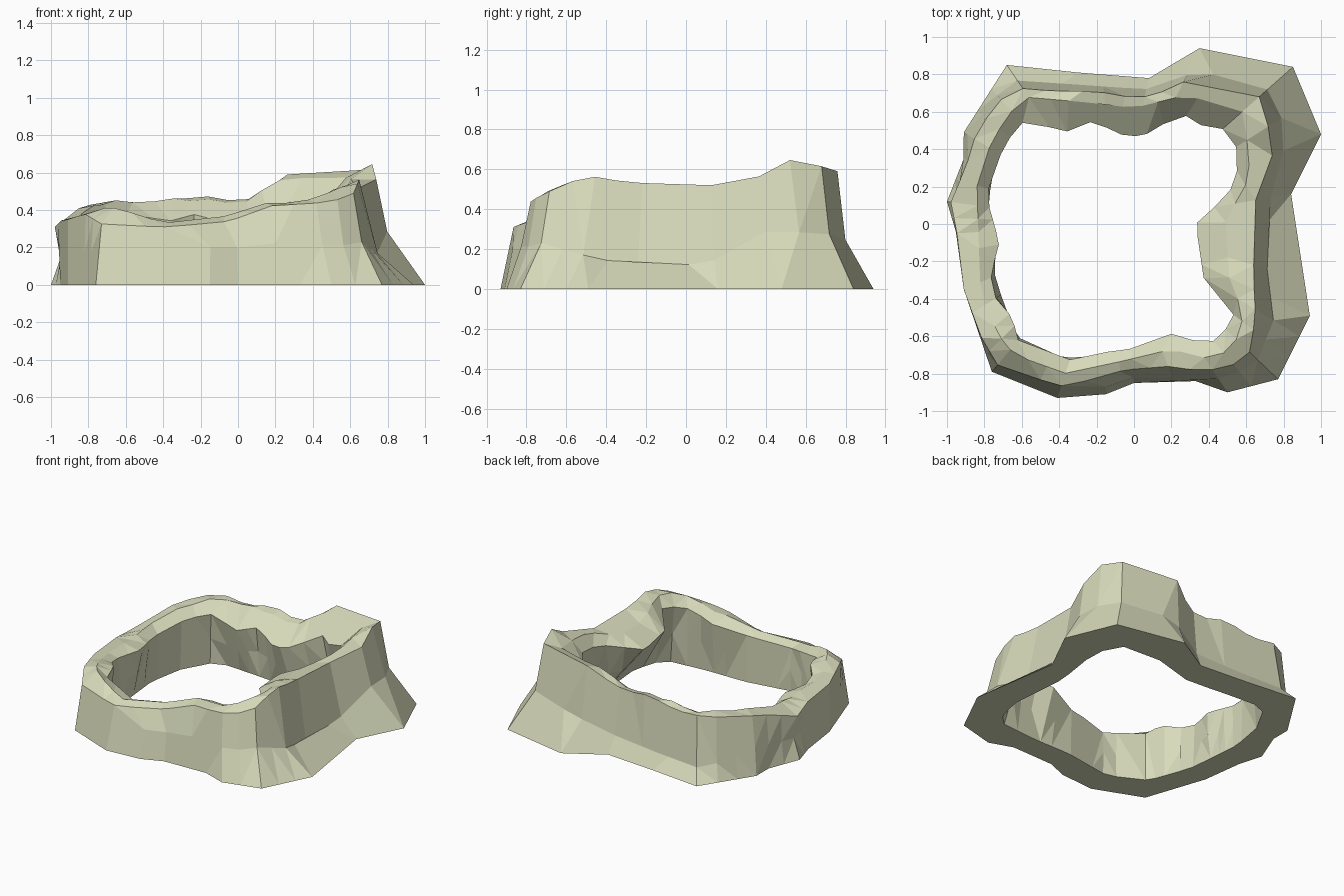
import bpy, bmesh, math, random

random.seed(4)
CX, CY = -0.1, 0.0   # hub that every outline is measured from

# Ground outline of the outer wall
foot = [(1.0, .48), (.85, .84), (.35, .94), (.08, .78), (-.3, .81), (-.68, .85),
        (-.91, .49), (-.91, .35), (-1.0, .12), (-.95, -.05), (-.91, -.35),
        (-.83, -.62), (-.76, -.79), (-.41, -.93), (-.15, -.91), (0, -.85),
        (.33, -.84), (.5, -.90), (.77, -.83), (.94, -.49), (.84, .16)]
# Break line part-way up the outer wall
waist = [(.80, .40, .29), (.78, .70, .28), (.35, .82, .24), (.06, .72, .12),
         (-.3, .745, .1), (-.67, .77, .09), (-.89, .48, .2), (-.95, .12, .14),
         (-.93, -.3, .18), (-.81, -.64, .18), (-.74, -.78, .18), (-.41, -.9, .17),
         (-.15, -.87, .2), (0, -.82, .2), (.33, -.82, .24), (.5, -.83, .2),
         (.66, -.73, .23), (.76, -.48, .16), (.71, -.33, .13), (.72, .1, .12)]
# Outer edge of the crest
rim = [(.74, .36, .56), (.72, .50, .65), (.70, .66, .62), (.64, .70, .61), (.26, .76, .59),
       (.16, .71, .51), (.02, .67, .44), (-.2, .71, .48), (-.42, .71, .43),
       (-.66, .73, .45), (-.84, .5, .42), (-.9, .3, .37), (-.98, .12, .31),
       (-.94, -.08, .35), (-.91, -.35, .35), (-.82, -.6, .38), (-.72, -.77, .32),
       (-.37, -.87, .31), (-.05, -.78, .34), (.2, -.76, .43), (.37, -.79, .43),
       (.5, -.76, .45), (.61, -.73, .47), (.65, -.5, .57), (.64, -.3, .535), (.64, .1, .515)]
# Raised line along the middle of the crest
ridge = [(.62, .25, .55), (.60, .5, .56), (.58, .6, .58), (.28, .69, .58), (.0, .62, .43),
         (-.25, .65, .46), (-.6, .68, .45), (-.76, .45, .43), (-.84, .2, .38),
         (-.83, -.1, .36), (-.82, -.38, .37), (-.72, -.6, .42), (-.64, -.7, .40),
         (-.36, -.8, .34), (-.05, -.73, .37), (.2, -.67, .44), (.4, -.72, .45),
         (.53, -.67, .5), (.59, -.48, .55), (.51, -.3, .50), (.49, .02, .48)]
# Inner edge of the crest
lip = [(.42, .08, .42), (.55, .22, .46), (.55, .4, .48), (.52, .50, .46),
       (.35, .53, .42), (.26, .59, .45), (.13, .52, .36), (.05, .47, .33), (-.05, .47, .32),
       (-.22, .55, .38), (-.37, .49, .34), (-.58, .56, .38), (-.69, .43, .37), (-.74, .3, .35),
       (-.79, .15, .31), (-.72, -.1, .33), (-.76, -.25, .33), (-.77, -.36, .34),
       (-.65, -.5, .38), (-.62, -.62, .36), (-.33, -.73, .31), (-.2, -.69, .33),
       (-.03, -.67, .34), (.22, -.58, .40), (.38, -.65, .42), (.47, -.6, .45),
       (.54, -.47, .46), (.38, -.34, .42), (.33, 0, .40)]
# Ground outline of the hollow
hollow = [(.71, .38), (.69, .64), (.3, .66), (.02, .57), (-.3, .60), (-.60, .62),
          (-.73, .4), (-.78, .12), (-.74, -.3), (-.63, -.60), (-.38, -.73),
          (0, -.67), (.3, -.67), (.63, -.64), (.70, -.4), (.66, .05)]


def angle(p):
    return math.atan2(p[1] - CY, p[0] - CX) % math.tau


def sample(outline, a):
    """Point where a ray at angle a from the hub meets the outline."""
    pts = sorted(outline, key=angle)
    dx, dy = math.cos(a), math.sin(a)
    for i, p in enumerate(pts):
        q = pts[(i + 1) % len(pts)]
        span = (angle(q) - angle(p)) % math.tau
        if (a - angle(p)) % math.tau <= span + 1e-9:
            p, q = [(v[0], v[1], v[2] if len(v) > 2 else 0) for v in (p, q)]
            sp = (p[0] - CX) * dy - (p[1] - CY) * dx
            sq = (q[0] - CX) * dy - (q[1] - CY) * dx
            t = min(max(sp / (sp - sq), 0), 1) if abs(sp - sq) > 1e-9 else 0
            return [u + (v - u) * t for u, v in zip(p, q)]
    return None


# Stations: every foot corner, with wide gaps subdivided
corners = sorted(angle(p) for p in foot)
stations = []
for i, a in enumerate(corners):
    gap = (corners[(i + 1) % len(corners)] - a) % math.tau
    n = max(1, math.ceil(gap / math.radians(9)))
    stations += [(a + gap * k / n) % math.tau for k in range(n)]

# Rock wall: loft the outlines into one closed ring
bm = bmesh.new()
grid = []
for a in stations:
    section = [sample(o, a) for o in (foot, waist, rim, ridge, lip)]
    base = sample(hollow, a)
    belly = [(u + v) / 2 for u, v in zip(section[4], base)]
    swell = random.uniform(-.012, .012)
    belly[0] += swell * math.cos(a)
    belly[1] += swell * math.sin(a)
    section[3][2] += random.uniform(-.012, .012)
    grid.append([bm.verts.new(p) for p in section + [belly, base]])

for i, s in enumerate(grid):
    t = grid[(i + 1) % len(grid)]
    for j in range(len(s)):
        k = (j + 1) % len(s)
        bm.faces.new((s[j], t[j], t[k], s[k]))

# Merge nearly flat neighbours into larger rocky facets
bmesh.ops.triangulate(bm, faces=bm.faces[:])
bmesh.ops.dissolve_limit(bm, angle_limit=math.radians(7), verts=bm.verts[:], edges=bm.edges[:])
bmesh.ops.recalc_face_normals(bm, faces=bm.faces[:])

mesh = bpy.data.meshes.new("rock_ring")
bm.to_mesh(mesh)
bm.free()
ring = bpy.data.objects.new("rock_ring", mesh)
bpy.context.collection.objects.link(ring)

# Pale olive stone
stone = bpy.data.materials.new("stone")
stone.diffuse_color = (.69, .71, .50, 1)
mesh.materials.append(stone)
